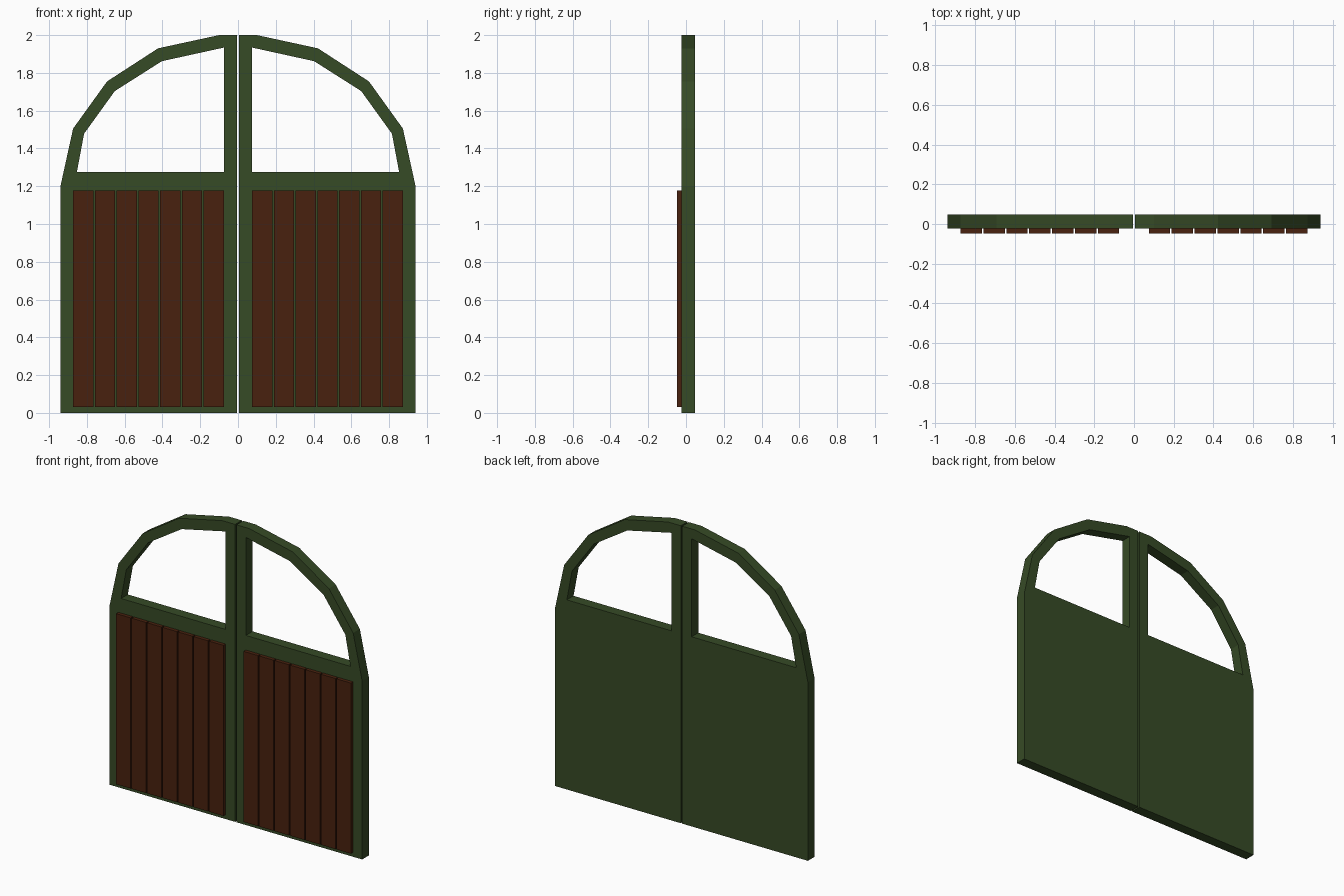
import bpy, bmesh

if "Cube" in bpy.data.objects:
    bpy.data.objects.remove(bpy.data.objects["Cube"])

def material(name, rgb):
    m = bpy.data.materials.new(name)
    m.diffuse_color = (*rgb, 1)
    m.use_nodes = True
    m.node_tree.nodes["Principled BSDF"].inputs["Base Color"].default_value = m.diffuse_color
    return m

green = material("dark green paint", (0.037, 0.069, 0.019))
brown = material("brown wood", (0.066, 0.0155, 0.0045))

FRONT, BACK, PLANK_FRONT = -0.0235, 0.0475, -0.0475

def finish(bm, name, mat):
    bmesh.ops.recalc_face_normals(bm, faces=bm.faces[:])
    me = bpy.data.meshes.new(name)
    bm.to_mesh(me)
    bm.free()
    me.materials.append(mat)
    ob = bpy.data.objects.new(name, me)
    bpy.context.collection.objects.link(ob)
    return ob

# Half-arch door outline and window opening (x, z), bottom to crown
outer = [(0.94, 1.2), (0.873, 1.505), (0.693, 1.755), (0.423, 1.93), (0.10, 2.0)]
inner = [(0.853, 1.275), (0.815, 1.478), (0.652, 1.704), (0.403, 1.862), (0.075, 1.934)]

def door_frame(name, s):
    bm = bmesh.new()
    v = lambda p: bm.verts.new((s * p[0], FRONT, p[1]))
    o, i = [v(p) for p in outer], [v(p) for p in inner]
    foot_in, foot_out = v((0.005, 0)), v((0.94, 0))
    sill, top = v((0.075, 1.275)), v((0.005, 2.0))
    bm.faces.new((foot_in, foot_out, o[0], i[0], sill))      # lower panel
    bm.faces.new((foot_in, sill, i[-1], top))                # meeting stile
    bm.faces.new((top, i[-1], o[-1]))
    for k in range(4):                                       # arch segments
        bm.faces.new((o[k], o[k + 1], i[k + 1], i[k]))
    r = bmesh.ops.extrude_face_region(bm, geom=bm.faces[:], use_keep_orig=True)
    moved = [g for g in r["geom"] if isinstance(g, bmesh.types.BMVert)]
    bmesh.ops.translate(bm, verts=moved, vec=(0, BACK - FRONT, 0))
    finish(bm, name, green)

def plank(name, x0, x1, z0, z1):
    bm = bmesh.new()
    bmesh.ops.create_cube(bm, size=1)
    bmesh.ops.scale(bm, verts=bm.verts, vec=(x1 - x0, FRONT - PLANK_FRONT, z1 - z0))
    bmesh.ops.translate(bm, verts=bm.verts,
                        vec=((x0 + x1) / 2, (FRONT + PLANK_FRONT) / 2, (z0 + z1) / 2))
    finish(bm, name, brown)

for side, s in (("left", -1), ("right", 1)):
    door_frame(side + "_door_frame", s)
    # Vertical planks on the front of each door
    for k in range(7):
        a = 0.075 + k * 0.1151
        x0, x1 = sorted((s * a, s * (a + 0.1075)))
        plank(f"{side}_plank_{k + 1}", x0, x1, 0.03, 1.177)
